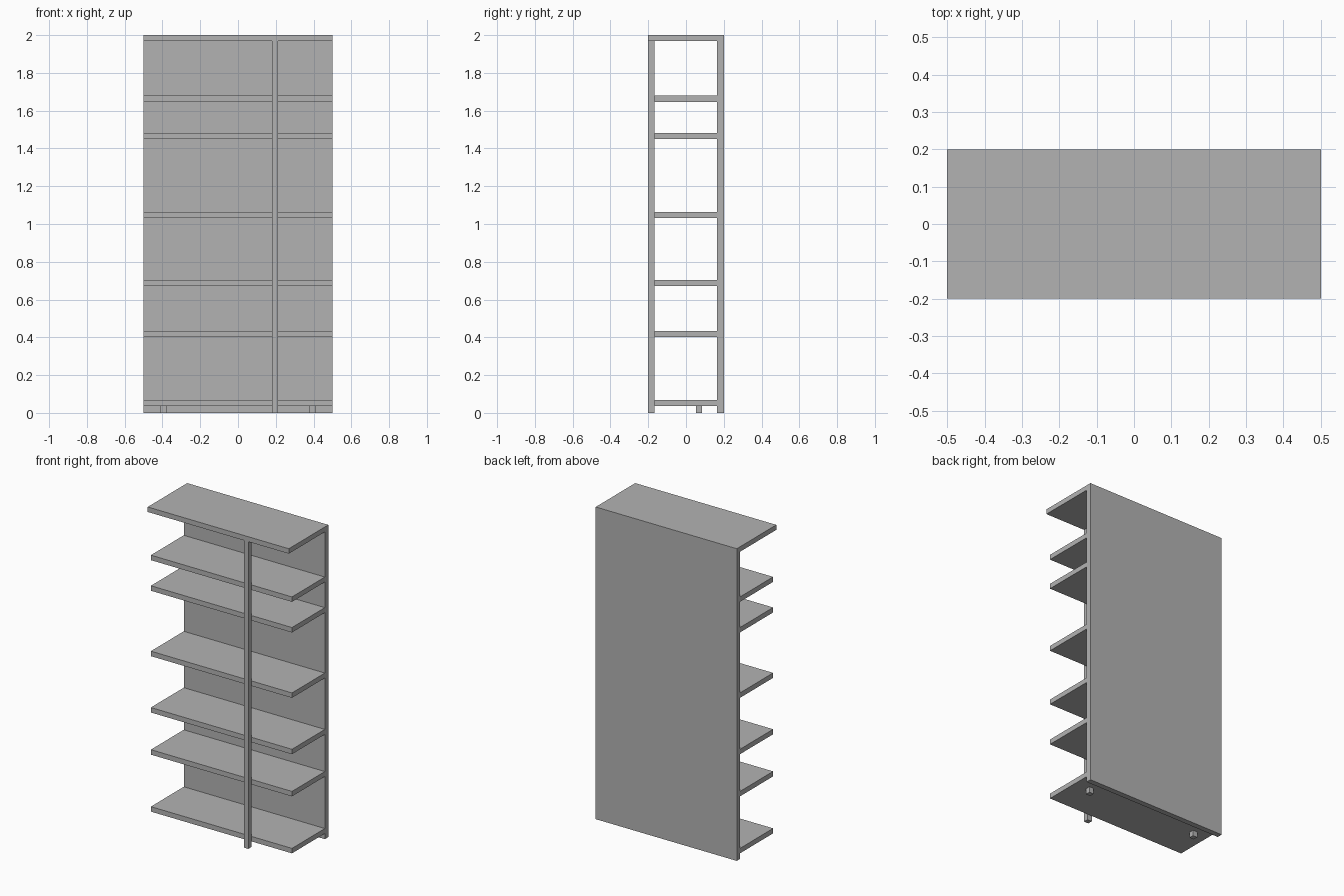
import bpy

cube = bpy.data.objects.get("Cube")
if cube:
    bpy.data.objects.remove(cube, do_unlink=True)

grey = bpy.data.materials.new("plain grey")
grey.use_nodes = True
colour = (0.45, 0.45, 0.45, 1)
grey.diffuse_color = colour
grey.node_tree.nodes["Principled BSDF"].inputs["Base Color"].default_value = colour


def board(name, x, y, z):
    """Box spanning the given (low, high) range on each axis."""
    bpy.ops.mesh.primitive_cube_add(size=1, location=[sum(r) / 2 for r in (x, y, z)])
    ob = bpy.context.object
    ob.name = name
    ob.scale = [r[1] - r[0] for r in (x, y, z)]
    bpy.ops.object.transform_apply(location=False, rotation=False, scale=True)
    ob.data.materials.append(grey)
    return ob


WIDTH = (-0.5, 0.5)
THICK = 0.032
FRONT, BACK = -0.2, 0.2
PANEL = 0.165            # front face of the back panel
POST_BACK = FRONT + THICK

# Back panel and top board
board("back_panel", WIDTH, (PANEL, BACK), (0, 2))
board("top_board", WIDTH, (FRONT, PANEL), (2 - THICK, 2))

# Shelves, set back behind the post
for i, z in enumerate((0.036, 0.401, 0.671, 1.032, 1.451, 1.647)):
    board(f"shelf_{i + 1}", WIDTH, (POST_BACK, PANEL), (z, z + THICK))

# Off-centre front post
board("front_post", (0.181, 0.213), (FRONT, POST_BACK), (0, 2 - THICK))

# Small square feet under the lowest shelf
for side, x in (("right", -0.395), ("left", 0.395)):
    board(f"{side}_foot", (x - THICK / 2, x + THICK / 2), (0.053, 0.085), (0, 0.036))
